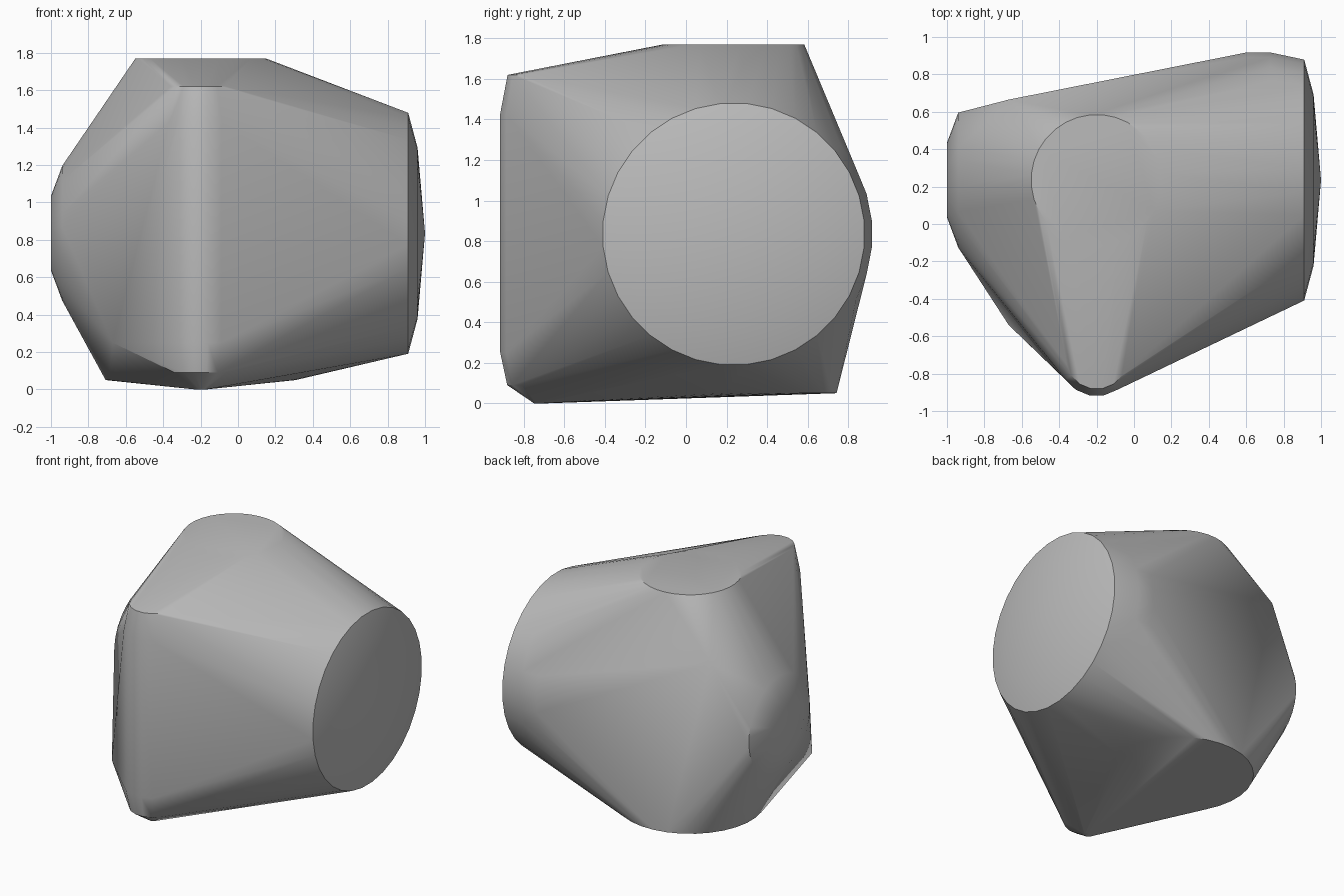
import bpy, bmesh, math
from mathutils import Vector

old = bpy.data.objects.get("Cube")
if old:
    bpy.data.objects.remove(old, do_unlink=True)

# One grey material
grey = bpy.data.materials.new("plain grey")
grey.use_nodes = True
colour = (0.5, 0.5, 0.5, 1.0)
grey.diffuse_color = colour
grey.node_tree.nodes["Principled BSDF"].inputs["Base Color"].default_value = colour

bm = bmesh.new()


def ring(axis, centre, radius, sides=32):
    """Add a circle of points around the x or z axis."""
    for i in range(sides):
        a = 2 * math.pi * (i + 0.5) / sides
        u, v = radius * math.cos(a), radius * math.sin(a)
        offset = (0, u, v) if axis == "x" else (u, v, 0)
        bm.verts.new(Vector(centre) + Vector(offset))


# Big side drum with a shallow domed end, then the small opposite end
for x, r in ((0.60, 0.685), (0.73, 0.685), (0.91, 0.647), (0.96, 0.46),
             (-0.94, 0.362), (-1.0, 0.20)):
    ring("x", (x, 0.235, 0.835), r)
bm.verts.new((1.0, 0.235, 0.835))

# Flat top disc and wider bottom disc
ring("z", (-0.2, 0.235, 1.77), 0.35)
ring("z", (-0.2, 0.235, 0.05), 0.51)

# Slim upright front post with rounded ends
for z, r in ((0.0, 0.03), (0.09, 0.165), (0.25, 0.20), (1.43, 0.20), (1.62, 0.163)):
    ring("z", (-0.2, -0.72, z), r, 16)

# Two lone corners beside the small end
bm.verts.new((-0.67, -0.54, 0.25))
bm.verts.new((-0.67, 0.665, 1.38))

# Wrap everything in one convex skin and drop the points inside it
bmesh.ops.convex_hull(bm, input=list(bm.verts))
bmesh.ops.delete(bm, geom=[v for v in bm.verts if not v.link_faces], context="VERTS")
bmesh.ops.dissolve_limit(bm, angle_limit=math.radians(0.3),
                         verts=list(bm.verts), edges=list(bm.edges))
bmesh.ops.recalc_face_normals(bm, faces=list(bm.faces))

mesh = bpy.data.meshes.new("rounded_housing")
bm.to_mesh(mesh)
bm.free()
mesh.materials.append(grey)
housing = bpy.data.objects.new("rounded_housing", mesh)
bpy.context.collection.objects.link(housing)

# Smooth flanks with crisp disc rims
bpy.ops.object.select_all(action="DESELECT")
housing.select_set(True)
bpy.context.view_layer.objects.active = housing
bpy.ops.object.shade_smooth_by_angle(angle=math.radians(30))
